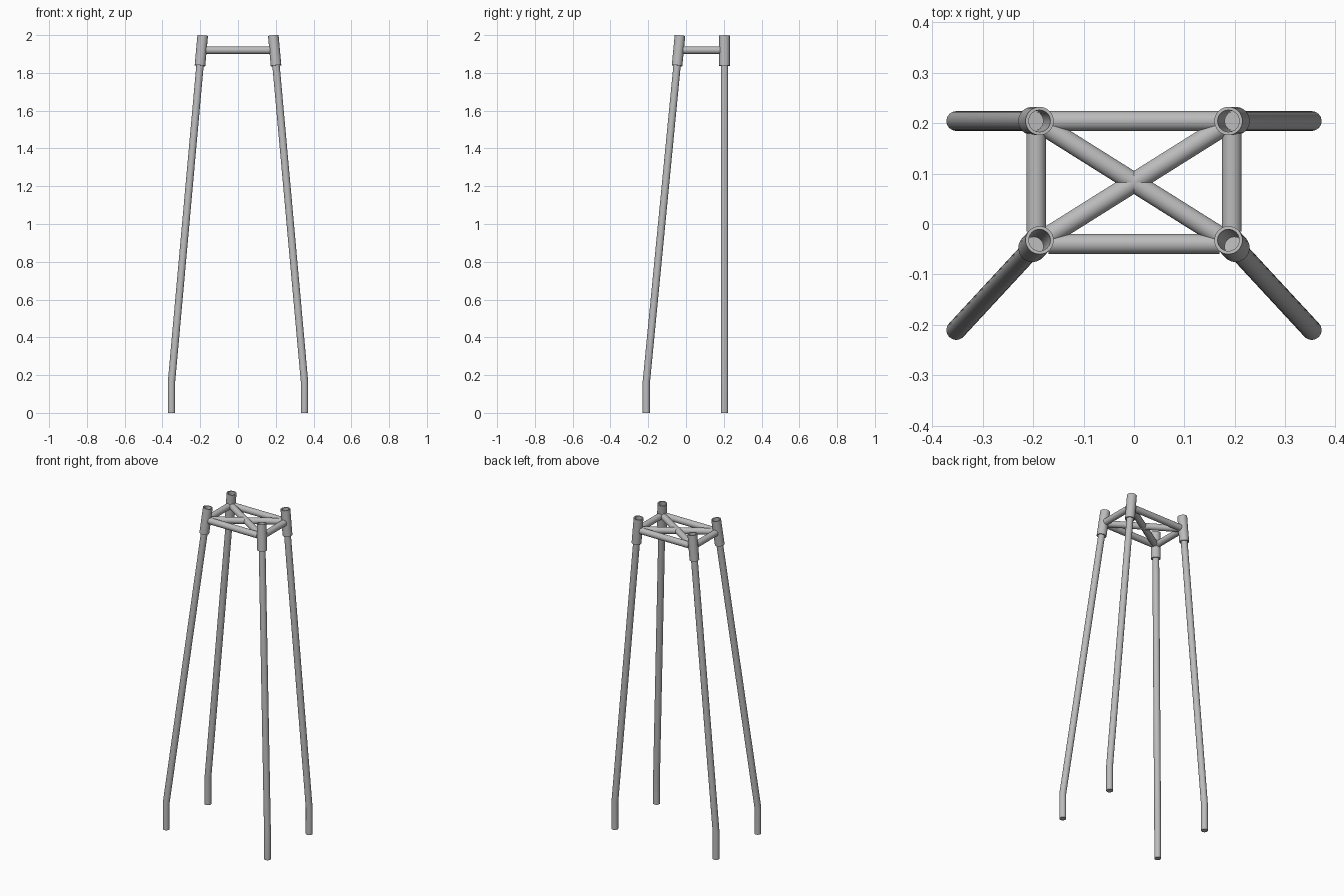
import bpy, bmesh, math
from mathutils import Vector

cube = bpy.data.objects.get("Cube")
if cube:
    bpy.data.objects.remove(cube, do_unlink=True)

SIDES = 32
TUBE_R, SLEEVE_R, BORE_R = 0.0195, 0.028, 0.0215
BAR_Z = 1.92

steel = bpy.data.materials.new("grey steel")
steel.use_nodes = True
grey = (0.5, 0.5, 0.5, 1)
steel.diffuse_color = grey
steel.node_tree.nodes["Principled BSDF"].inputs["Base Color"].default_value = grey


def sweep(name, stations, ring_loop=False):
    """Skin rings given as (centre, radius, normal); cap the ends or join them."""
    bm = bmesh.new()
    rings = []
    for centre, radius, normal in stations:
        turn = Vector((0, 0, 1)).rotation_difference(normal)
        ring = []
        for i in range(SIDES):
            a = math.tau * i / SIDES
            spoke = Vector((math.cos(a), math.sin(a), 0)) * radius
            ring.append(bm.verts.new(centre + turn @ spoke))
        rings.append(ring)
    pairs = list(zip(rings, rings[1:]))
    if ring_loop:
        pairs.append((rings[-1], rings[0]))
    else:
        bm.faces.new(rings[0][::-1])
        bm.faces.new(rings[-1])
    for low, high in pairs:
        for i in range(SIDES):
            j = (i + 1) % SIDES
            bm.faces.new((low[i], low[j], high[j], high[i]))
    bmesh.ops.recalc_face_normals(bm, faces=bm.faces)
    mesh = bpy.data.meshes.new(name)
    bm.to_mesh(mesh)
    bm.free()
    mesh.materials.append(steel)
    ob = bpy.data.objects.new(name, mesh)
    bpy.context.collection.objects.link(ob)
    bpy.ops.object.select_all(action='DESELECT')
    ob.select_set(True)
    bpy.context.view_layer.objects.active = ob
    bpy.ops.object.shade_smooth_by_angle(angle=math.radians(30))


def bar(name, a, b):
    """Straight tube between two posts, ending inside their sleeve walls."""
    d = (b - a).normalized()
    inset = d * (BORE_R + 0.003)
    sweep(name, [(a + inset, TUBE_R, d), (b - inset, TUBE_R, d)])


# Legs with upright feet, and the open sleeves on top of them
up = Vector((0, 0, 1))
joints = {}
for side, sx in (("left", 1), ("right", -1)):
    for end, foot_y, top_y in (("front", -0.21, -0.032), ("back", 0.204, 0.204)):
        foot = Vector((sx * 0.352, foot_y, 0))
        knee = foot + up * 0.165
        top = Vector((sx * 0.187, top_y, 1.997))
        axis = (top - knee).normalized()
        sweep(f"{end}_{side}_leg", [
            (foot, TUBE_R, up),
            (knee, TUBE_R, (up + axis).normalized()),
            (top - axis * 0.13, TUBE_R, axis)])
        base = top - axis * 0.16
        sweep(f"{end}_{side}_sleeve", [
            (base, SLEEVE_R, axis), (top, SLEEVE_R, axis),
            (top, BORE_R, axis), (base, BORE_R, axis)], ring_loop=True)
        joints[end, side] = knee.lerp(top, (BAR_Z - knee.z) / (top.z - knee.z))

# Rectangular top frame
for end in ("front", "back"):
    bar(f"{end}_bar", joints[end, "left"], joints[end, "right"])
for side in ("left", "right"):
    bar(f"{side}_bar", joints["front", side], joints["back", side])

# Crossed braces
bar("brace_a", joints["front", "left"], joints["back", "right"])
bar("brace_b", joints["front", "right"], joints["back", "left"])
